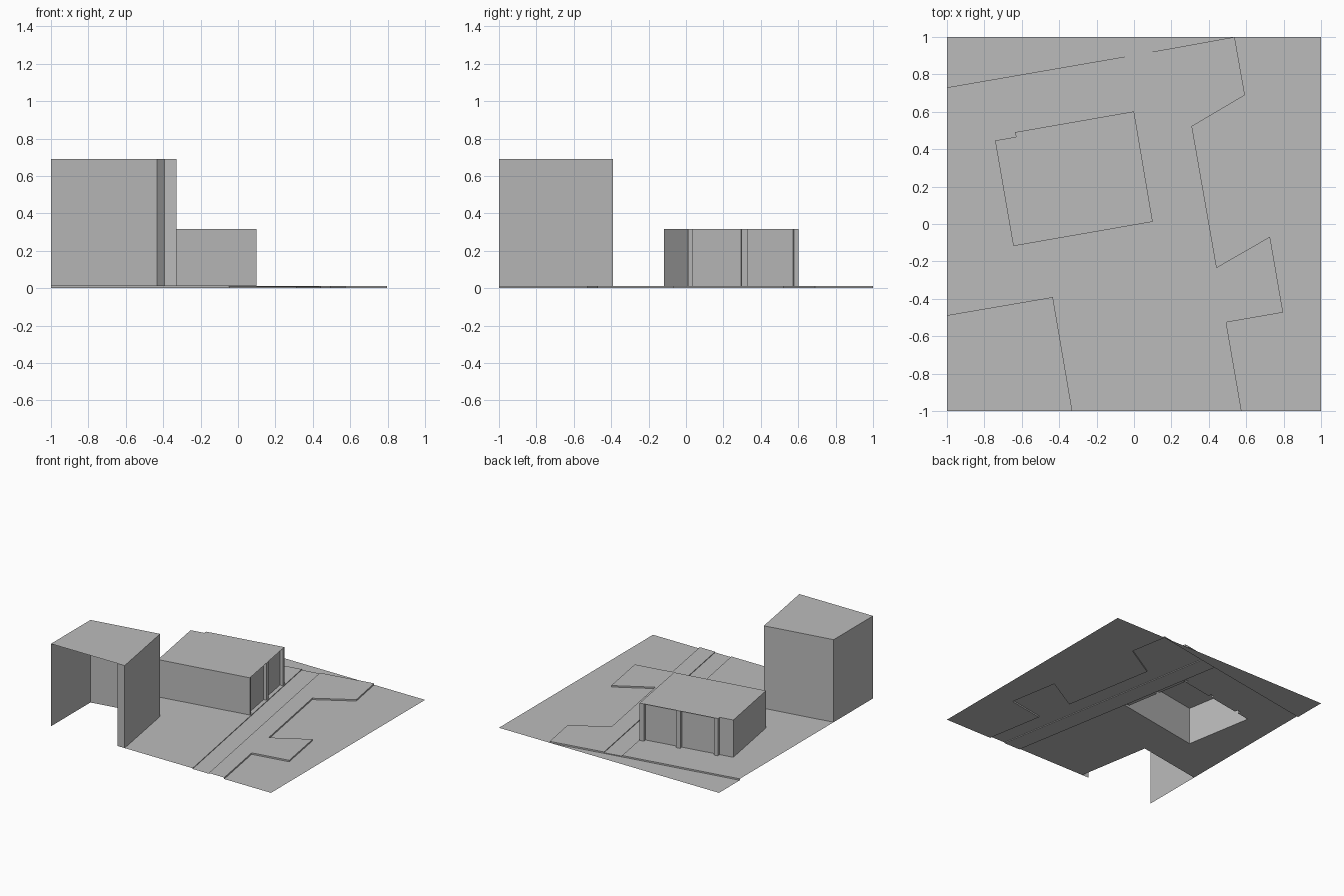
import bpy, bmesh
from mathutils import Vector

cube = bpy.data.objects.get("Cube")
if cube:
    bpy.data.objects.remove(cube, do_unlink=True)

grey = bpy.data.materials.new("plain grey")
grey.use_nodes = True
COLOUR = (0.5, 0.5, 0.5, 1)
grey.diffuse_color = COLOUR
grey.node_tree.nodes["Principled BSDF"].inputs["Base Color"].default_value = COLOUR

STREET, ROAD, PAVING = 0.0, 0.006, 0.012


def sheet(bm, z, outline, *holes):
    """Flat upward-facing surface inside an outline, with optional holes."""
    edges = []
    for loop in (outline,) + holes:
        vs = [bm.verts.new((x, y, z)) for x, y in loop]
        edges += [bm.edges.new((a, b)) for a, b in zip(vs, vs[1:] + vs[:1])]
    fill = bmesh.ops.triangle_fill(bm, edges=edges, use_beauty=True,
                                   use_dissolve=False, normal=(0, 0, 1))
    for f in fill["geom"]:
        if isinstance(f, bmesh.types.BMFace):
            f.normal_update()
            if f.normal.z < 0:
                f.normal_flip()


def curtain(bm, z0, z1, path, closed=False):
    """Vertical walls along a path, facing its right-hand side."""
    ends = path[1:] + path[:1] if closed else path[1:]
    for a, b in zip(path, ends):
        bm.faces.new([bm.verts.new((*p, z)) for p, z in
                      ((a, z0), (b, z0), (b, z1), (a, z1))])


def finish(name, bm):
    bmesh.ops.remove_doubles(bm, verts=bm.verts, dist=0.0005)
    mesh = bpy.data.meshes.new(name)
    bm.to_mesh(mesh)
    bm.free()
    mesh.materials.append(grey)
    bpy.context.collection.objects.link(bpy.data.objects.new(name, mesh))


def bays(start, end, spans, depth=0.025):
    """Wall line from start to end, set back over each span."""
    p, q = Vector(start), Vector(end)
    d = (q - p).normalized()
    inward = Vector((-d.y, d.x)) * depth
    line = [p]
    for a, b in spans:
        line += [p + d * a, p + d * a + inward, p + d * b + inward, p + d * b]
    return [tuple(v) for v in line + [q]]


# Low building: piers carry a flat roof over set-back bays
front_left, back_left = (0.1, 0.012), (0.0, 0.602)
front_right, back_right = (-0.645, -0.118), (-0.743, 0.446)
pier_end, step = (-0.635, 0.491), (-0.631, 0.466)
footprint = ([front_right]
             + bays(front_left, back_left, [(0.023, 0.29), (0.32, 0.573)])
             + bays(back_left, pier_end, [(0.035, 0.3), (0.335, 0.61)])[1:]
             + [step, back_right])
bm = bmesh.new()
curtain(bm, PAVING, 0.318, footprint, closed=True)
finish("low_building_walls", bm)
bm = bmesh.new()
sheet(bm, 0.318, [front_right, front_left, back_left, pier_end, step, back_right])
finish("low_building_roof", bm)

# Tall building, open at the site edge apart from a narrow return wall
tall = [(-0.33, -1), (-0.434, -0.391), (-1, -0.488), (-1, -1)]
bm = bmesh.new()
curtain(bm, PAVING, 0.69, [(-0.393, -1)] + tall)
finish("tall_building_walls", bm)
bm = bmesh.new()
sheet(bm, 0.69, tall)
finish("tall_building_roof", bm)

# Ground levels: paved plaza, sunken lane, paved verge, street
lane_right = [(0.288, -1), (-0.047, 0.895)]
lane_left = [(0.1, 0.921), (0.435, -1)]
kerb = [(0.575, -1), (0.493, -0.526), (0.797, -0.473), (0.727, -0.068),
        (0.442, -0.232), (0.31, 0.522), (0.593, 0.689), (0.538, 1)]
plaza_back = [lane_right[1], (-1, 0.73)]

bm = bmesh.new()
sheet(bm, PAVING, lane_right + [plaza_back[1]] + tall[2:0:-1] + [tall[0]], footprint)
curtain(bm, ROAD, PAVING, lane_right)
curtain(bm, STREET, PAVING, plaza_back)
finish("plaza", bm)

bm = bmesh.new()
sheet(bm, ROAD, lane_right + lane_left)
curtain(bm, STREET, ROAD, [lane_left[0], lane_right[1]])
finish("lane", bm)

bm = bmesh.new()
sheet(bm, PAVING, kerb + lane_left)
curtain(bm, ROAD, PAVING, lane_left)
curtain(bm, STREET, PAVING, kerb + lane_left[:1])
finish("verge", bm)

bm = bmesh.new()
sheet(bm, STREET, kerb + [(1, 1), (1, -1)])
sheet(bm, STREET, [plaza_back[1], lane_right[1], lane_left[0], kerb[-1], (-1, 1)])
finish("street", bm)
